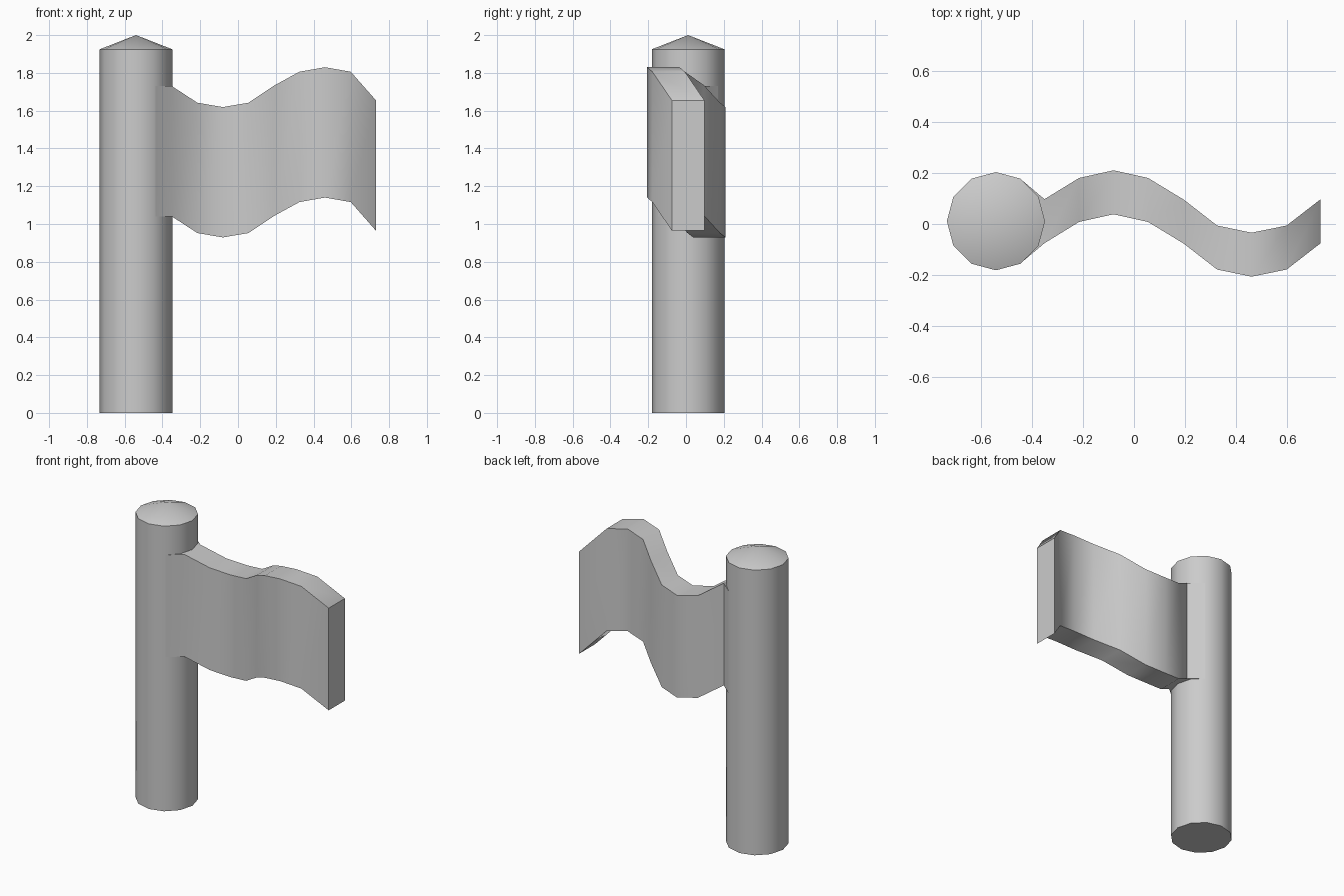
import bpy, bmesh, math

if "Cube" in bpy.data.objects:
    bpy.data.objects.remove(bpy.data.objects["Cube"])

R, CX, CY = 0.192, -0.54, 0.011
SIDES = 12


def finish(name, bm):
    bmesh.ops.recalc_face_normals(bm, faces=bm.faces)
    me = bpy.data.meshes.new(name)
    bm.to_mesh(me)
    bm.free()
    ob = bpy.data.objects.new(name, me)
    bpy.context.collection.objects.link(ob)
    bpy.ops.object.select_all(action='DESELECT')
    ob.select_set(True)
    bpy.context.view_layer.objects.active = ob
    bpy.ops.object.shade_smooth_by_angle(angle=math.radians(40))
    return ob


def skin(bm, rings):
    for a, b in zip(rings, rings[1:]):
        for i in range(len(a)):
            j = (i + 1) % len(a)
            bm.faces.new((a[i], a[j], b[j], b[i]))


# Pole: twelve-sided shaft with a low pointed top
bm = bmesh.new()
rings = [[bm.verts.new((CX + R * math.cos(math.tau * i / SIDES),
                        CY + R * math.sin(math.tau * i / SIDES), z))
          for i in range(SIDES)] for z in (0, 1.925)]
skin(bm, rings)
bm.faces.new(rings[0])
tip = bm.verts.new((CX, CY, 2.0))
for i in range(SIDES):
    bm.faces.new((rings[1][i], rings[1][(i + 1) % SIDES], tip))
finish("pole", bm)

# Flag: thick waving cloth, flared where it joins the pole
# Each station: x, mid y, half thickness, top z
T, H = 0.086, 0.69
stations = [(-0.445, 0.011, 0.166, 1.73), (-0.35, 0.011, T, 1.73),
            (-0.215, 0.094, T, 1.642), (-0.08, 0.124, T, 1.619),
            (0.055, 0.094, T, 1.642), (0.195, 0.009, T, 1.735),
            (0.325, -0.092, T, 1.806), (0.46, -0.12, T, 1.83),
            (0.597, -0.092, T, 1.806), (0.73, 0.011, T, 1.655)]
bm = bmesh.new()
rings = [[bm.verts.new((x, y + s * t, z - d))
          for s, d in ((-1, 0), (1, 0), (1, H), (-1, H))]
         for x, y, t, z in stations]
skin(bm, rings)
bm.faces.new(rings[0])
bm.faces.new(rings[-1])
finish("flag", bm)
